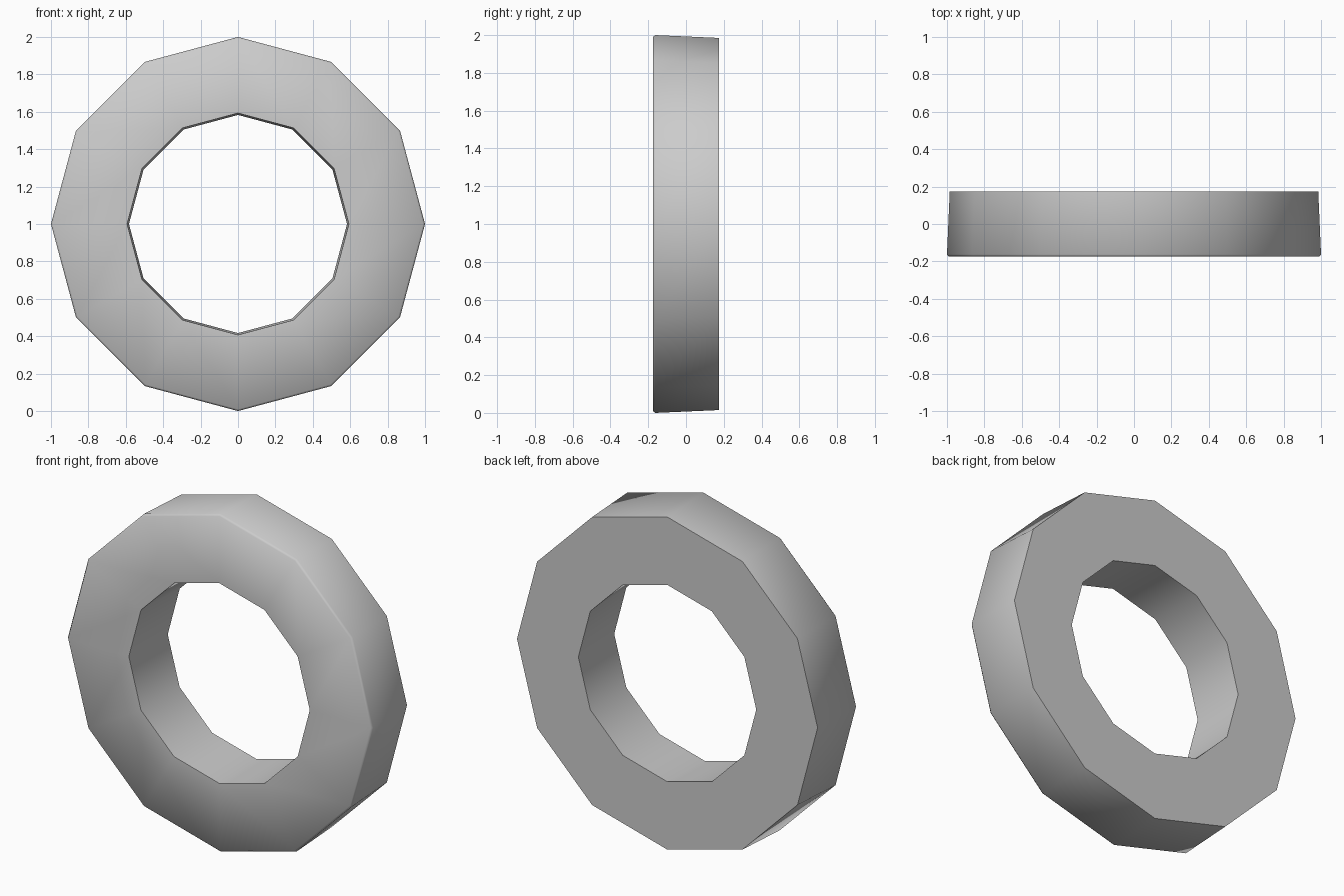
import bpy, bmesh
from math import sin, cos, tau, radians

if "Cube" in bpy.data.objects:
    bpy.data.objects.remove(bpy.data.objects["Cube"])

SIDES = 12
# Ring cross-section as (radius, y), with a thin chamfer on the front rim
PROFILE = [(0.593, -0.175), (0.99, -0.175), (1.0, -0.163),
           (0.985, 0.175), (0.583, 0.175)]

# Ring: sweep the cross-section around the y axis
bm = bmesh.new()
loops = [[bm.verts.new((r * cos(tau * i / SIDES), y, 1 + r * sin(tau * i / SIDES)))
          for r, y in PROFILE] for i in range(SIDES)]
n = len(PROFILE)
for i in range(SIDES):
    a, b = loops[i], loops[(i + 1) % SIDES]
    for j in range(n):
        k = (j + 1) % n
        bm.faces.new((a[j], a[k], b[k], b[j]))
bmesh.ops.recalc_face_normals(bm, faces=bm.faces)
mesh = bpy.data.meshes.new("ring")
bm.to_mesh(mesh)
bm.free()

ring = bpy.data.objects.new("ring", mesh)
bpy.context.collection.objects.link(ring)
bpy.context.view_layer.objects.active = ring
ring.select_set(True)
bpy.ops.object.shade_smooth_by_angle(angle=radians(52))
